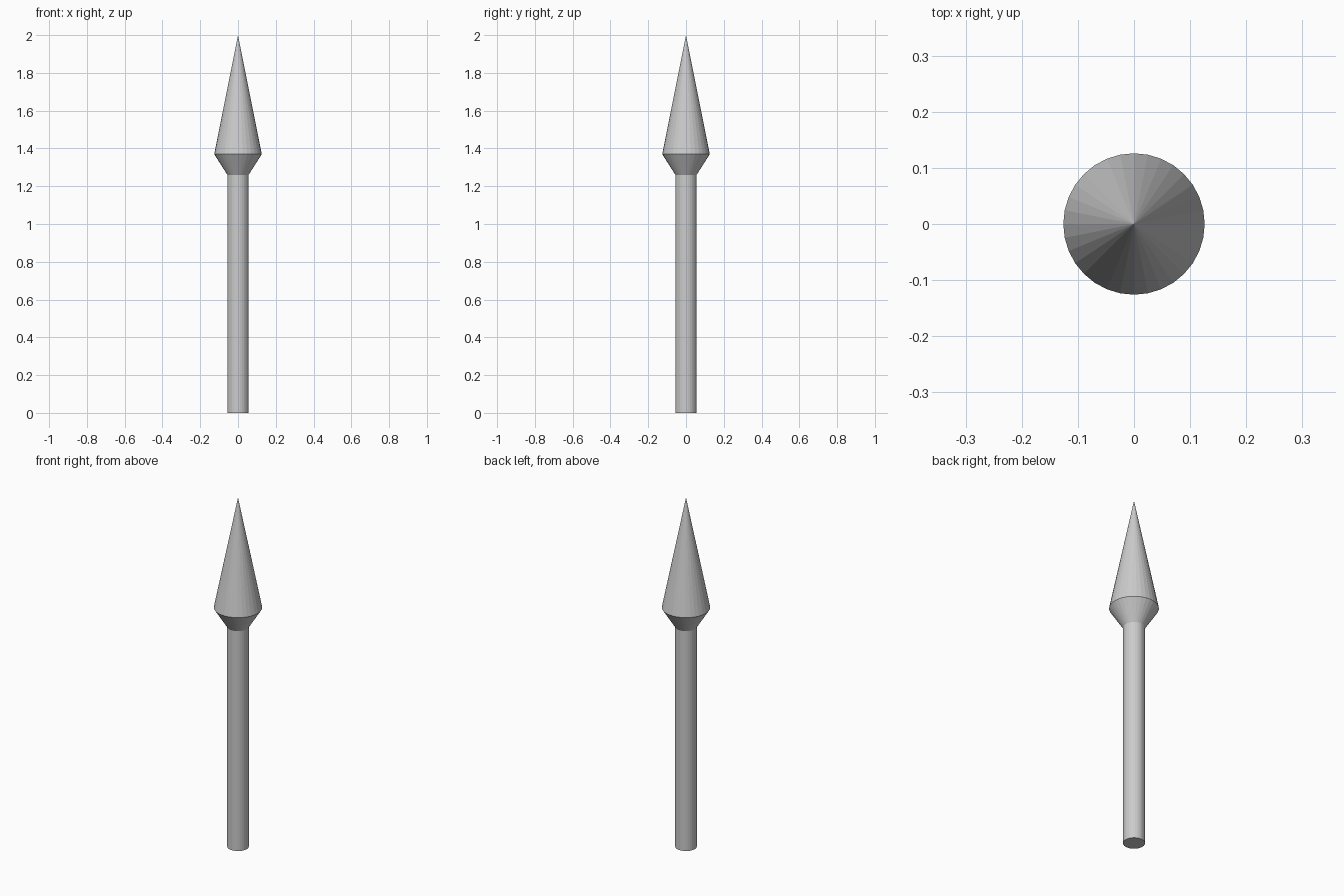
import bpy

if "Cube" in bpy.data.objects:
    bpy.data.objects.remove(bpy.data.objects["Cube"])

SIDES = 32
SHAFT_R, HEAD_R = 0.056, 0.126
SHAFT_TOP, HEAD_EDGE, TIP = 1.26, 1.37, 2.0


def frustum(name, r_low, r_high, z_low, z_high, cap='NGON'):
    """Flat-shaded round section between two heights."""
    bpy.ops.mesh.primitive_cone_add(
        vertices=SIDES, radius1=r_low, radius2=r_high, depth=z_high - z_low,
        end_fill_type=cap, location=(0, 0, (z_low + z_high) / 2))
    part = bpy.context.object
    part.name = name
    return part


# Straight shaft, closed at the bottom
frustum("shaft", SHAFT_R, SHAFT_R, 0, SHAFT_TOP)

# Flared collar and pointed tip, welded into one head
collar = frustum("spear_head", SHAFT_R, HEAD_R, SHAFT_TOP, HEAD_EDGE, 'NOTHING')
tip = frustum("tip", HEAD_R, 0, HEAD_EDGE, TIP, 'NOTHING')
collar.select_set(True)
tip.select_set(True)
bpy.context.view_layer.objects.active = collar
bpy.ops.object.join()
weld = collar.modifiers.new("weld_seam", 'WELD')
weld.merge_threshold = 0.0005
